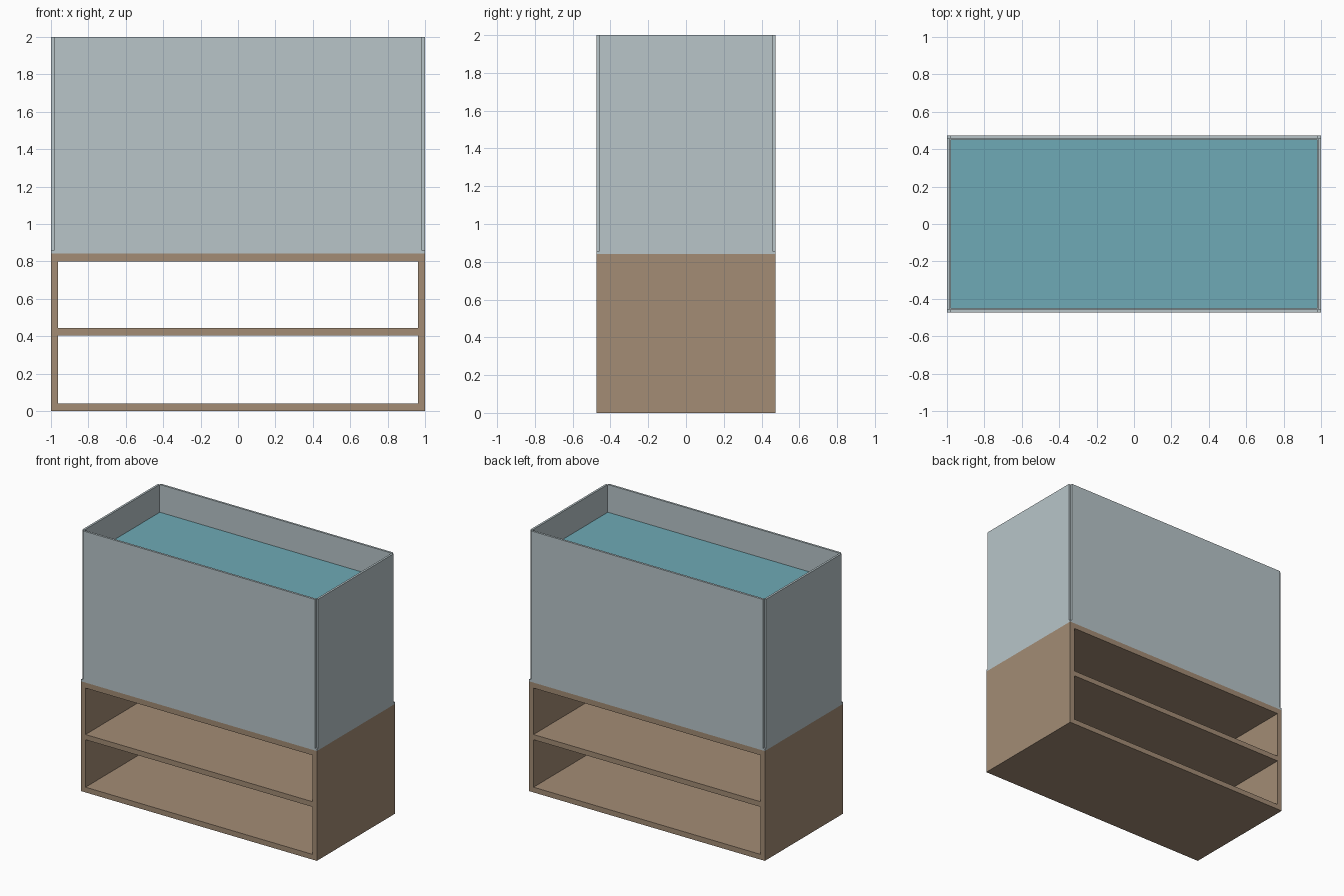
import bpy
import bmesh

if "Cube" in bpy.data.objects:
    bpy.data.objects.remove(bpy.data.objects["Cube"])

W, D, H = 1.0, 0.473, 2.0      # half width, half depth, full height
STAND_TOP = 0.842
BOARD = 0.038
GLASS = 0.016


def material(name, rgb):
    m = bpy.data.materials.new(name)
    m.diffuse_color = (*rgb, 1.0)
    m.use_nodes = True
    m.node_tree.nodes["Principled BSDF"].inputs["Base Color"].default_value = m.diffuse_color
    return m


wood = material("light_wood", (0.366, 0.262, 0.178))
glass = material("pale_glass", (0.479, 0.558, 0.584))
blue = material("water_blue", (0.156, 0.402, 0.468))


def box(name, lo, hi, mat):
    """Axis-aligned box between two corners."""
    bm = bmesh.new()
    bmesh.ops.create_cube(bm, size=1.0)
    for v in bm.verts:
        v.co = [hi[i] if v.co[i] > 0 else lo[i] for i in range(3)]
    mesh = bpy.data.meshes.new(name)
    bm.to_mesh(mesh)
    bm.free()
    mesh.materials.append(mat)
    ob = bpy.data.objects.new(name, mesh)
    bpy.context.collection.objects.link(ob)
    return ob


# Stand: two full-height sides with three boards between them
inner = W - BOARD
for name, s in (("left", -1), ("right", 1)):
    xs = sorted((s * inner, s * W))
    box(f"stand_{name}_side", (xs[0], -D, 0), (xs[1], D, STAND_TOP), wood)
for name, z0, z1 in (("bottom", 0, 0.04), ("middle", 0.404, 0.444),
                     ("top", 0.8, STAND_TOP)):
    box(f"stand_{name}_board", (-inner, -D, z0), (inner, D, z1), wood)

# Tank: base pane, then four upright panes leaving small notches at the corners
base_top = STAND_TOP + GLASS
gx, gy = W - GLASS, D - GLASS
box("tank_base", (-W, -D, STAND_TOP), (W, D, base_top), glass)
for name, s in (("front", -1), ("back", 1)):
    ys = sorted((s * gy, s * D))
    box(f"tank_{name}_pane", (-gx, ys[0], base_top), (gx, ys[1], H), glass)
for name, s in (("left", -1), ("right", 1)):
    xs = sorted((s * gx, s * W))
    box(f"tank_{name}_pane", (xs[0], -gy, base_top), (xs[1], gy, H), glass)

# Water, just clear of the panes
gap = 0.004
box("water", (-gx + gap, -gy + gap, base_top + gap),
    (gx - gap, gy - gap, 1.79), blue)
